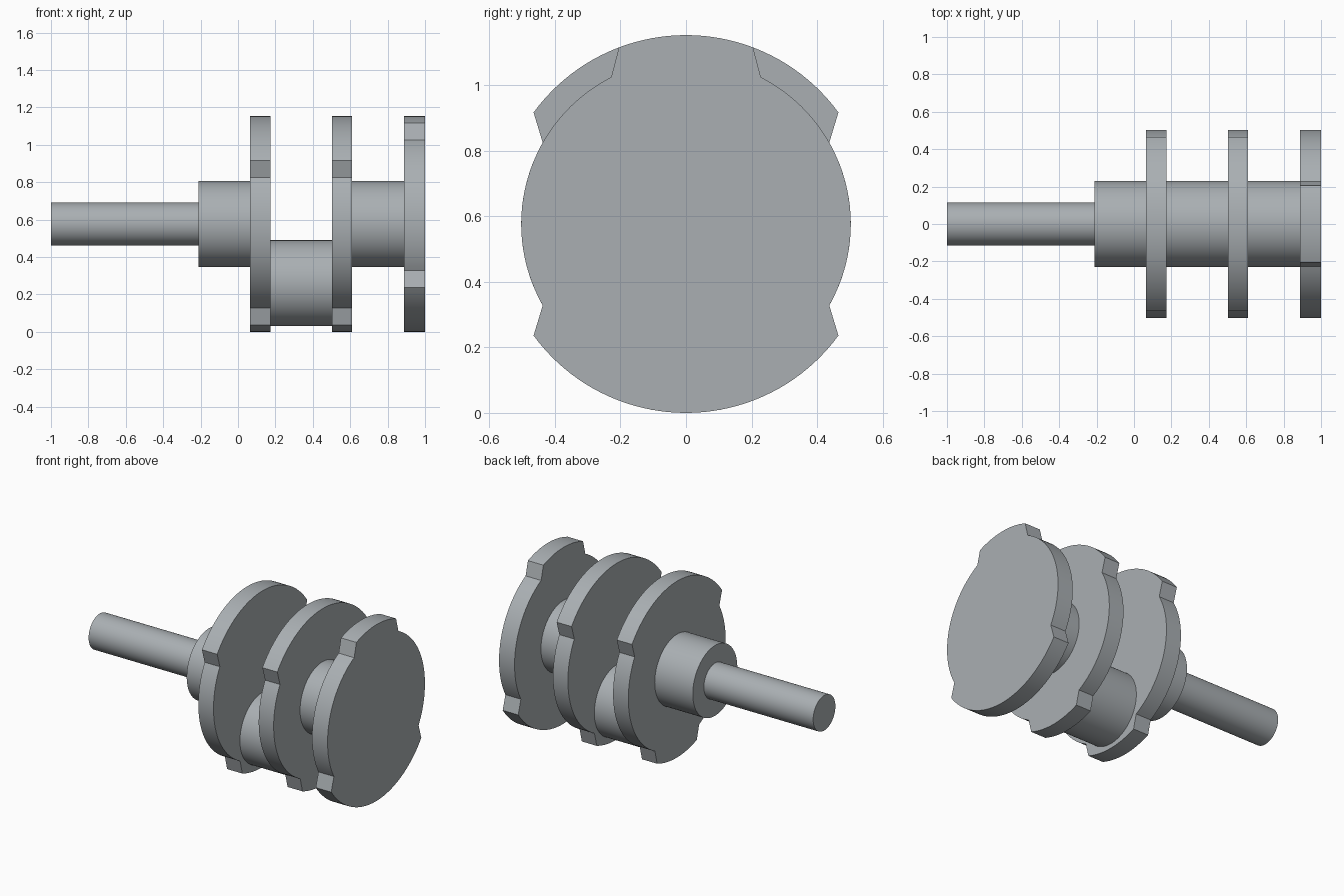
import bpy, bmesh, math

if "Cube" in bpy.data.objects:
    bpy.data.objects.remove(bpy.data.objects["Cube"])

AXIS_Z = 0.5765      # height of the main shaft axis
R_LOBE = 0.5765      # outer radius of the web lobes
R_SIDE = 0.503       # radius of the web between lobes

steel = bpy.data.materials.new("steel_grey")
steel.diffuse_color = (0.40, 0.43, 0.45, 1)
steel.use_nodes = True
steel.node_tree.nodes["Principled BSDF"].inputs["Base Color"].default_value = steel.diffuse_color


def extrude_x(name, outline, x0, x1, z):
    """Solid from a closed (y, z) outline, extruded along x."""
    bm = bmesh.new()
    face = bm.faces.new([bm.verts.new((x0, y, z + h)) for y, h in outline])
    ext = bmesh.ops.extrude_face_region(bm, geom=[face])
    moved = [v for v in ext["geom"] if isinstance(v, bmesh.types.BMVert)]
    bmesh.ops.translate(bm, verts=moved, vec=(x1 - x0, 0, 0))
    bmesh.ops.recalc_face_normals(bm, faces=bm.faces)
    mesh = bpy.data.meshes.new(name)
    bm.to_mesh(mesh)
    bm.free()
    mesh.materials.append(steel)
    obj = bpy.data.objects.new(name, mesh)
    bpy.context.collection.objects.link(obj)
    bpy.ops.object.select_all(action='DESELECT')
    obj.select_set(True)
    bpy.context.view_layer.objects.active = obj
    bpy.ops.object.shade_smooth_by_angle(angle=math.radians(30))
    return obj


def arc(r, a0, a1, n):
    """Points on an arc, angles in degrees from +y."""
    angles = [math.radians(a0 + (a1 - a0) * i / n) for i in range(n + 1)]
    return [(r * math.cos(a), r * math.sin(a)) for a in angles]


def circle(r):
    return arc(r, 0, 360, 96)[:-1]


def web_outline(wide_up):
    """Wide lobe on one side, narrow lobe opposite, stepped in between."""
    pts = (arc(R_LOBE, 36.2, 143.8, 40) + arc(R_SIDE, 150.4, 243, 32)
           + arc(R_LOBE, 249.2, 290.8, 16) + arc(R_SIDE, 297, 389.6, 32))
    return pts if wide_up else [(y, -h) for y, h in pts]


# Shaft, journals and the offset crank pin
for name, r, x0, x1, z in [
        ("input_shaft", 0.115, -1.0, -0.21, AXIS_Z),
        ("front_journal", 0.23, -0.21, 0.065, AXIS_Z),
        ("crank_pin", 0.23, 0.175, 0.502, 0.26),
        ("rear_journal", 0.23, 0.61, 0.888, AXIS_Z)]:
    extrude_x(name, circle(r), x0, x1, z)

# Crank webs; the end web is turned upside down
for name, x0, x1, wide_up in [
        ("front_web", 0.065, 0.175, True),
        ("middle_web", 0.502, 0.61, True),
        ("end_web", 0.888, 1.0, False)]:
    extrude_x(name, web_outline(wide_up), x0, x1, AXIS_Z)
